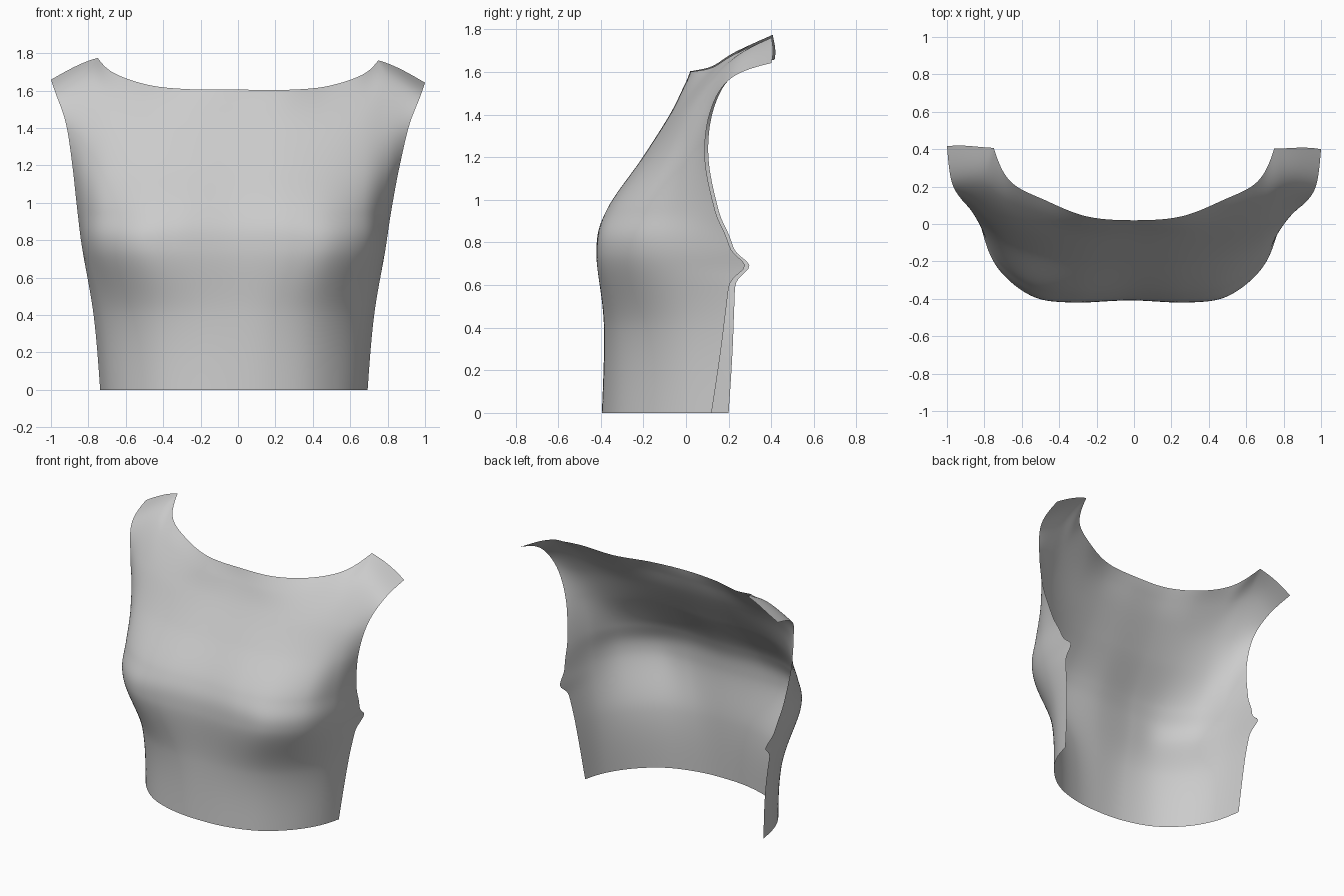
import bpy, math
from mathutils import Vector

if "Cube" in bpy.data.objects:
    bpy.data.objects.remove(bpy.data.objects["Cube"])

# Level sections of the right half: height, then (x, y) from centre to side seam
LEVEL = [
    (0.00, [(0, -.395), (.20, -.378), (.40, -.31), (.56, -.18), (.665, -.02), (.715, .16)]),
    (0.40, [(0, -.385), (.22, -.375), (.42, -.315), (.585, -.185), (.70, -.01), (.75, .20)]),
    (0.75, [(0, -.408), (.31, -.42), (.52, -.385), (.695, -.24), (.78, -.04), (.81, .215)]),
    (0.95, [(0, -.36), (.29, -.373), (.51, -.335), (.695, -.21), (.79, -.04), (.838, .145)]),
    (1.20, [(0, -.20), (.27, -.20), (.50, -.165), (.69, -.095), (.805, -.005), (.875, .097)]),
]
# Rising sections of the chest and shoulder; the last is neckline plus shoulder seam
RISING = [
    [(0, -.075, 1.40), (.25, -.073, 1.40), (.48, -.045, 1.40), (.66, 0, 1.41), (.80, .06, 1.42), (.918, .122, 1.42)],
    [(0, -.01, 1.53), (.24, -.005, 1.53), (.47, .05, 1.54), (.67, .12, 1.58), (.80, .215, 1.652), (.974, .215, 1.575)],
    [(0, .02, 1.605), (.25, .04, 1.605), (.47, .125, 1.625), (.66, .227, 1.687), (.75, .405, 1.768), (1.0, .408, 1.65)],
]
ROWS = [[Vector((x, y, z)) for x, y in pts] for z, pts in LEVEL]
ROWS += [[Vector(p) for p in row] for row in RISING]


def spline(p, s, start=None, corner=None, w=0.0):
    """Smooth curve through p; the corner point sharpens as w nears 1."""
    n = len(p)
    i = min(int(s), n - 2)
    t = s - i

    def tangent(k):
        if k == 0:
            if start is not None:
                return (p[1] - start) / 2
            return (p[1] - p[0]) * 1.5 - (p[2] - p[0]) * .25
        if k == n - 1:
            return (p[k] - p[k - 1]) * 1.5 - (p[k] - p[k - 2]) * .25
        m = (p[k + 1] - p[k - 1]) / 2
        if k == corner:
            if i < k:
                sharp = (p[k] - p[k - 1]) * 1.5 - (p[k] - p[k - 2]) * .25
            else:
                sharp = p[k + 1] - p[k] + Vector((0, 0, .05))
            m = m.lerp(sharp, w)
        return m

    a, b = p[i], p[i + 1]
    return (a * (2*t**3 - 3*t**2 + 1) + tangent(i) * (t**3 - 2*t**2 + t)
            + b * (3*t**2 - 2*t**3) + tangent(i + 1) * (t**3 - t**2))


def drape(p, f, side):
    """Slight left/right unevenness and the small point at the underarm."""
    x, y, z = p.x * side, p.y, p.z
    k = min(max((z - .8) / .8, 0), 1)
    low = 1 - k * k * (3 - 2 * k)
    y += .07 * f**16 * math.exp(-((z - .69) / .05)**2)
    y -= side * f**6 * max(.008, .04 - .043 * z)
    return (x - .022 * low, y, z - side * .008 * f * (1 - low))


NU, NV = 14, 16          # steps per control span
cols, rows = 5 * NU, (len(ROWS) - 1) * NV
verts, faces = [], []
for j in range(rows + 1):
    t = j / NV
    section = [spline([r[c] for r in ROWS], t) for c in range(6)]
    mirror = Vector((-section[1].x, section[1].y, section[1].z))
    for i in range(-cols, cols + 1):
        p = spline(section, abs(i) / NU, mirror, 4, max(0, t - 6))
        verts.append(drape(p, abs(i) / cols, 1 if i >= 0 else -1))
width = 2 * cols + 1
for j in range(rows):
    for i in range(width - 1):
        a = j * width + i
        faces.append((a, a + 1, a + 1 + width, a + width))

# Garment front panel: one open, smooth sheet
mesh = bpy.data.meshes.new("front_panel")
mesh.from_pydata(verts, [], faces)
mesh.update()
panel = bpy.data.objects.new("front_panel", mesh)
bpy.context.collection.objects.link(panel)
for poly in mesh.polygons:
    poly.use_smooth = True
